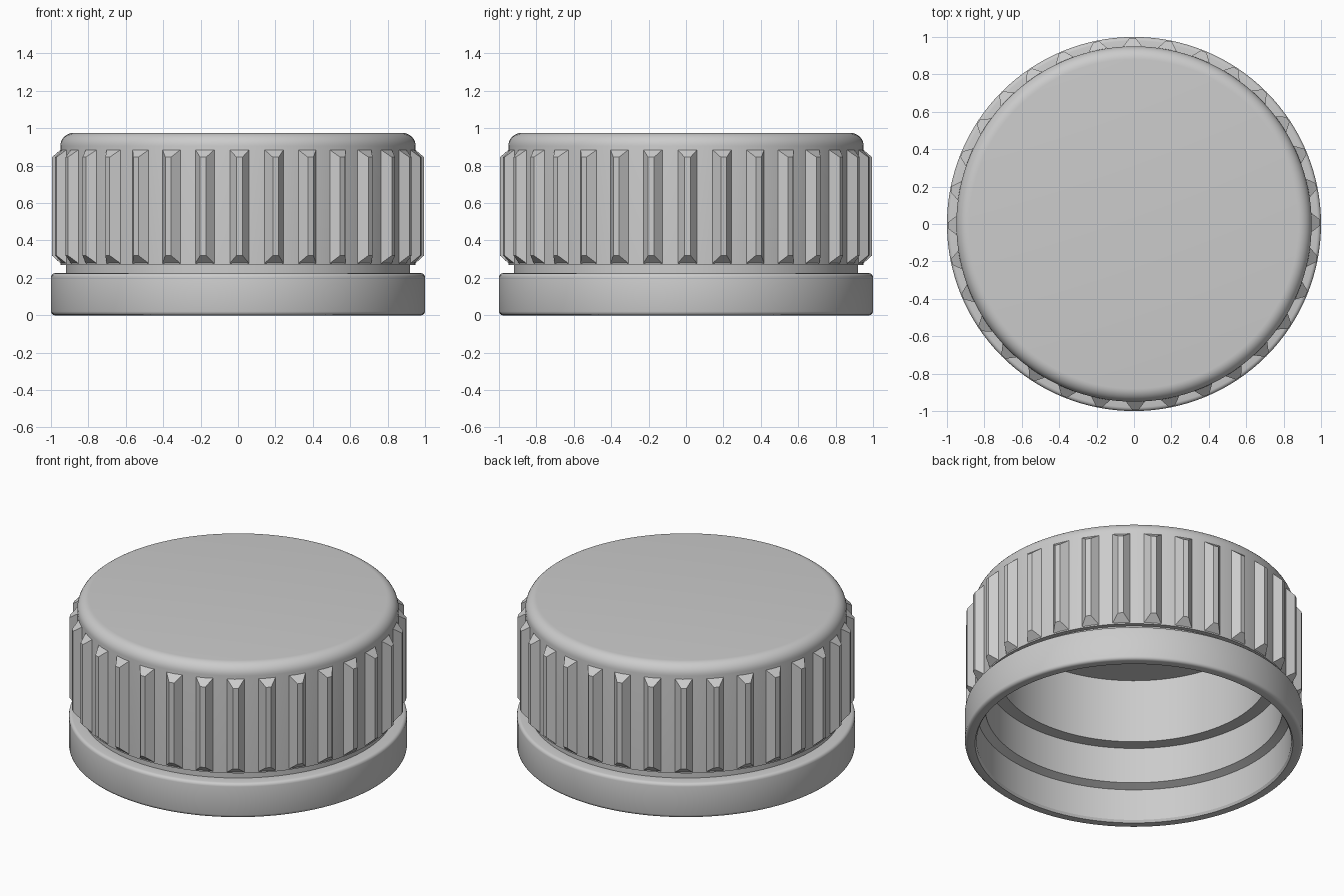
import bpy, bmesh
from math import cos, sin, pi, radians

if "Cube" in bpy.data.objects:
    bpy.data.objects.remove(bpy.data.objects["Cube"])

SEG = 128
RIBS = 32


def finish(name, bm):
    bmesh.ops.remove_doubles(bm, verts=bm.verts, dist=1e-5)
    bmesh.ops.recalc_face_normals(bm, faces=bm.faces)
    mesh = bpy.data.meshes.new(name)
    bm.to_mesh(mesh)
    bm.free()
    ob = bpy.data.objects.new(name, mesh)
    bpy.context.collection.objects.link(ob)
    bpy.ops.object.select_all(action='DESELECT')
    ob.select_set(True)
    bpy.context.view_layer.objects.active = ob
    bpy.ops.object.shade_smooth_by_angle(angle=radians(32))
    return ob


def arc(r, z, rad, a0, a1, n):
    return [(r + rad * cos(radians(a0 + (a1 - a0) * i / n)),
             z + rad * sin(radians(a0 + (a1 - a0) * i / n))) for i in range(n + 1)]


# Cap shell: outer profile from the rim up to the top, then the stepped inside
profile = [(0.94, 0.0)]
profile += arc(0.98, 0.02, 0.02, -90, 0, 3)       # lower edge of the band
profile += arc(0.98, 0.205, 0.02, 0, 90, 3)       # upper edge of the band
profile += [(0.92, 0.225), (0.92, 0.27), (0.95, 0.27)]
profile += arc(0.88, 0.905, 0.07, 0, 90, 8)       # rounded top edge
profile += [(0.0, 0.975), (0.0, 0.89), (0.80, 0.89), (0.80, 0.474),
            (0.88, 0.474), (0.88, 0.24), (0.93, 0.22), (0.93, 0.015), (0.94, 0.0)]
bm = bmesh.new()
pts = [bm.verts.new((r, 0, z)) for r, z in profile]
edges = [bm.edges.new(pair) for pair in zip(pts, pts[1:])]
bmesh.ops.spin(bm, geom=pts + edges, cent=(0, 0, 0), axis=(0, 0, 1),
               angle=2 * pi, steps=SEG)
bmesh.ops.dissolve_degenerate(bm, edges=bm.edges, dist=1e-6)
finish("cap_shell", bm)

# Grip ribs: tapered bars with chamfered ends around the side
bm = bmesh.new()
for i in range(RIBS):
    a = 2 * pi * i / RIBS + 0.008

    def ring(r, half, z0, z1):
        out = []
        for t, z in ((-half, z0), (half, z0), (half, z1), (-half, z1)):
            out.append(bm.verts.new((r * cos(a) - t * sin(a),
                                     r * sin(a) + t * cos(a), z)))
        return out

    base = ring(0.94, 0.058, 0.27, 0.892)
    tip = ring(0.995, 0.016, 0.32, 0.845)
    bm.faces.new(tip)
    bm.faces.new(base[::-1])
    for k in range(4):
        n = (k + 1) % 4
        bm.faces.new((base[k], base[n], tip[n], tip[k]))
finish("grip_ribs", bm)
